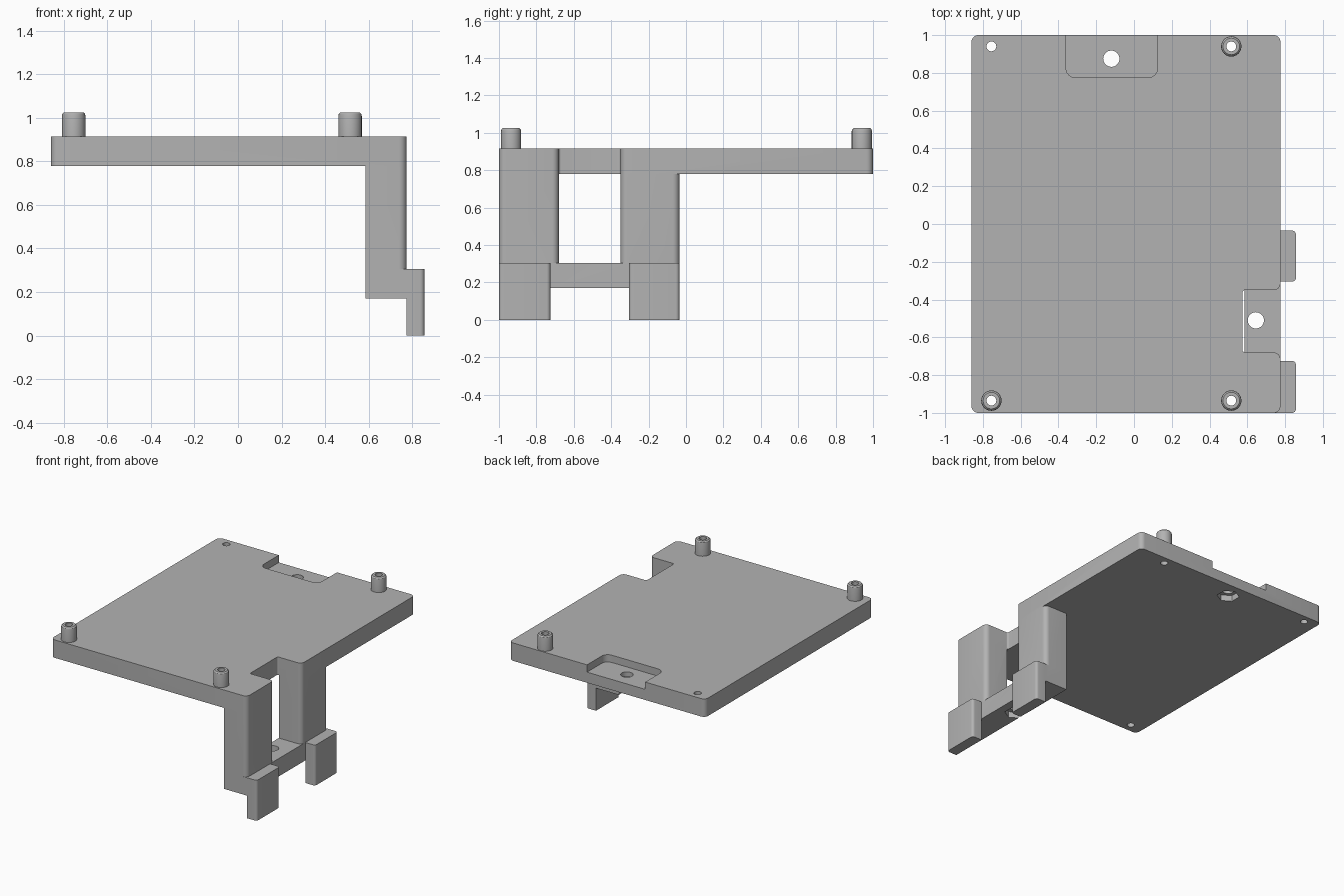
import bpy, bmesh
from math import pi, cos, sin, tan, radians
from mathutils import Vector

if "Cube" in bpy.data.objects:
    bpy.data.objects.remove(bpy.data.objects["Cube"], do_unlink=True)

GREY = (0.45, 0.45, 0.45, 1)
mat = bpy.data.materials.new("light_grey")
mat.use_nodes = True
mat.diffuse_color = GREY
bsdf = next(n for n in mat.node_tree.nodes if n.type == "BSDF_PRINCIPLED")
bsdf.inputs["Base Color"].default_value = GREY


def make_object(name, bm):
    bmesh.ops.recalc_face_normals(bm, faces=bm.faces)
    mesh = bpy.data.meshes.new(name)
    bm.to_mesh(mesh)
    bm.free()
    mesh.materials.append(mat)
    obj = bpy.data.objects.new(name, mesh)
    bpy.context.scene.collection.objects.link(obj)
    return obj


def rounded(corners, steps=6):
    """Outline through (x, y, radius) corners, with arcs where radius > 0."""
    pts = []
    for i, (x, y, r) in enumerate(corners):
        p = Vector((x, y))
        if r == 0:
            pts.append(p)
            continue
        a = (Vector(corners[i - 1][:2]) - p).normalized()
        b = (Vector(corners[(i + 1) % len(corners)][:2]) - p).normalized()
        half = a.angle(b) / 2
        centre = p + (a + b).normalized() * (r / sin(half))
        start = p + a * (r / tan(half)) - centre
        end = p + b * (r / tan(half)) - centre
        sweep = pi - 2 * half
        for k in range(steps + 1):
            t = k / steps
            pts.append(centre + (start * sin((1 - t) * sweep) + end * sin(t * sweep)) / sin(sweep))
    return pts


def prism(name, outline, z0, z1):
    bm = bmesh.new()
    base = bm.faces.new([bm.verts.new((p[0], p[1], z0)) for p in outline])
    top = bmesh.ops.extrude_face_region(bm, geom=[base])["geom"]
    bmesh.ops.translate(bm, vec=(0, 0, z1 - z0),
                        verts=[v for v in top if isinstance(v, bmesh.types.BMVert)])
    if base.is_valid and len([f for f in bm.faces if len(f.verts) == len(outline)]) < 2:
        bm.faces.new([v for v in base.verts])
    return make_object(name, bm)


def ngon(x, y, r, n, turn=0):
    return [(x + r * cos(turn + 2 * pi * k / n), y + r * sin(turn + 2 * pi * k / n))
            for k in range(n)]


def combine(target, other, operation):
    mod = target.modifiers.new("combine", "BOOLEAN")
    mod.operation, mod.solver, mod.object = operation, "EXACT", other
    bpy.context.view_layer.objects.active = target
    bpy.ops.object.modifier_apply(modifier=mod.name)
    bpy.data.objects.remove(other, do_unlink=True)


def smooth(obj):
    bpy.ops.object.select_all(action="DESELECT")
    obj.select_set(True)
    bpy.context.view_layer.objects.active = obj
    bpy.ops.object.shade_smooth_by_angle(angle=radians(32))


# Main levels and edges
BOTTOM, TOP = 0.78, 0.915
BAR_LOW, BAR_TOP = 0.17, 0.305
INNER, OUTER, TAB = 0.585, 0.775, 0.857
NOTCH_A, NOTCH_B, LEG_END = -0.68, -0.35, -0.035
R = 0.035

# Plate with rounded corners and the side notch
bracket = prism("bracket", rounded([
    (-0.86, -1, R), (OUTER, -1, R), (OUTER, NOTCH_A, R), (0.575, NOTCH_A, 0.012),
    (0.575, NOTCH_B, 0.012), (OUTER, NOTCH_B, R), (OUTER, 1, R), (-0.86, 1, R)]), BOTTOM, TOP)

# Legs, crossbar and hanging tabs
for y0, y1 in ((-1, NOTCH_A), (NOTCH_B, LEG_END)):
    combine(bracket, prism("leg", rounded([
        (INNER, y0, 0), (OUTER, y0, R), (OUTER, y1, R), (INNER, y1, 0)]), BAR_TOP, BOTTOM), "UNION")
combine(bracket, prism("crossbar", rounded([
    (INNER, -1, 0), (OUTER, -1, 0), (OUTER, LEG_END, 0), (INNER, LEG_END, 0)]),
    BAR_LOW, BAR_TOP), "UNION")
for y0, y1 in ((-1, -0.725), (-0.305, LEG_END)):
    combine(bracket, prism("tab", rounded([
        (OUTER, y0, 0), (TAB, y0, 0.02), (TAB, y1, 0.02), (OUTER, y1, 0)]), 0, BAR_TOP), "UNION")

# Recess at the back edge
combine(bracket, prism("recess", rounded([
    (-0.36, 0.775, 0.05), (0.125, 0.775, 0.05), (0.125, 1.1, 0), (-0.36, 1.1, 0)]),
    0.86, 1.1), "DIFFERENCE")

# Bolt holes with hexagonal nut pockets below
for x, y, low in ((-0.12, 0.875, BOTTOM), (0.645, -0.51, BAR_LOW)):
    combine(bracket, prism("bolt_hole", ngon(x, y, 0.043, 32), low - 0.1, low + 0.2), "DIFFERENCE")
    combine(bracket, prism("nut_pocket", ngon(x, y, 0.078, 6, pi / 6), low - 0.1, low + 0.045),
            "DIFFERENCE")

# Corner screw holes
POSTS = {"front_right_post": (-0.755, -0.935), "front_left_post": (0.515, -0.935),
         "back_left_post": (0.515, 0.94)}
for x, y in list(POSTS.values()) + [(-0.755, 0.94)]:
    combine(bracket, prism("screw_hole", ngon(x, y, 0.026, 24), 0.7, 1), "DIFFERENCE")
smooth(bracket)

# Hollow standoff posts with rounded rims
for name, (x, y) in POSTS.items():
    profile = [(0.026, TOP), (0.054, TOP), (0.054, 1.008), (0.052, 1.018), (0.044, 1.026), (0.026, 1.026)]
    bm = bmesh.new()
    verts = [bm.verts.new((r, 0, z)) for r, z in profile]
    edges = [bm.edges.new((verts[i - 1], verts[i])) for i in range(len(verts))]
    bmesh.ops.spin(bm, geom=verts + edges, cent=(0, 0, 0), axis=(0, 0, 1),
                   angle=2 * pi, steps=24, use_merge=True)
    bmesh.ops.remove_doubles(bm, verts=bm.verts, dist=0.0001)
    post = make_object(name, bm)
    post.location = (x, y, 0)
    smooth(post)
